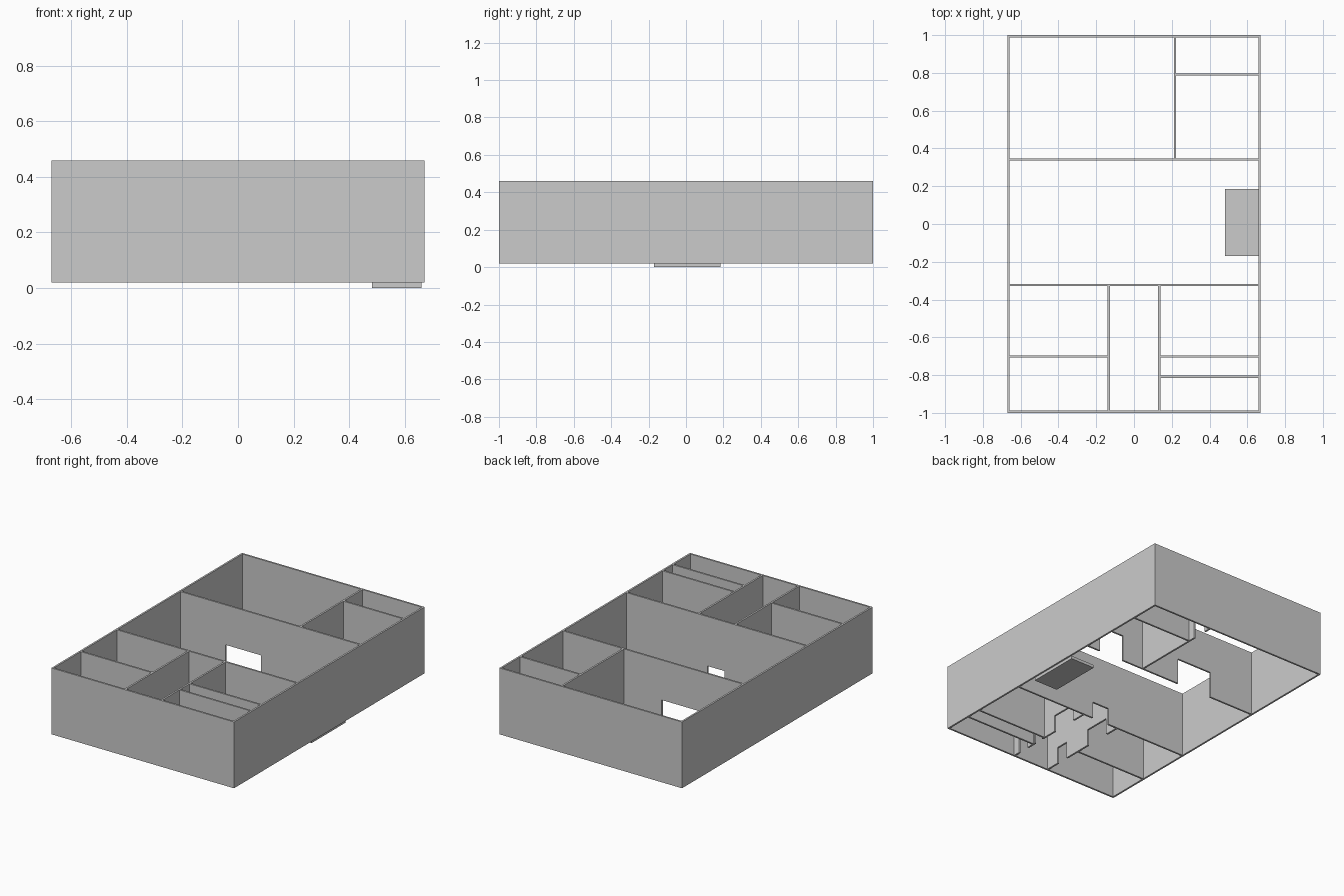
import bpy, bmesh
from mathutils import Vector

if "Cube" in bpy.data.objects:
    bpy.data.objects.remove(bpy.data.objects["Cube"])

Z0, Z1 = 0.02, 0.46      # bottom and top of all walls
T = 0.012                # wall thickness
X, Y = 0.671, 1.0        # outer half sizes


def wall(name, axis, pos, start, end, doors=()):
    """Upright wall running along axis, centred on pos; doors = (from, to, height)."""
    prof = [(start, Z0)]
    for a, b, h in doors:
        prof += [(a, Z0), (a, Z0 + h), (b, Z0 + h), (b, Z0)]
    prof += [(end, Z0), (end, Z1), (start, Z1)]
    bm = bmesh.new()
    lo = pos - T / 2
    verts = [bm.verts.new((s, lo, z) if axis == 'x' else (lo, s, z)) for s, z in prof]
    face = bm.faces.new(verts)
    ext = bmesh.ops.extrude_face_region(bm, geom=[face])
    shift = Vector((0, T, 0)) if axis == 'x' else Vector((T, 0, 0))
    moved = [g for g in ext['geom'] if isinstance(g, bmesh.types.BMVert)]
    bmesh.ops.translate(bm, vec=shift, verts=moved)
    bmesh.ops.recalc_face_normals(bm, faces=bm.faces)
    mesh = bpy.data.meshes.new(name)
    bm.to_mesh(mesh)
    bm.free()
    obj = bpy.data.objects.new(name, mesh)
    bpy.context.collection.objects.link(obj)


def box(name, x0, x1, y0, y1, z0, z1):
    bpy.ops.mesh.primitive_cube_add(
        size=1, location=((x0 + x1) / 2, (y0 + y1) / 2, (z0 + z1) / 2))
    obj = bpy.context.object
    obj.name = name
    obj.scale = (x1 - x0, y1 - y0, z1 - z0)


IX, IY = X - T, Y - T    # inner half sizes
TALL, LOW = 0.175, 0.112 # door heights

# outer shell
wall("front_wall", 'x', -Y + T / 2, -X, X)
wall("back_wall", 'x', Y - T / 2, -X, X)
wall("left_wall", 'y', -X + T / 2, -IY, IY)
wall("right_wall", 'y', X - T / 2, -IY, IY)

# cross walls either side of the main room
NORTH, SOUTH = 0.342, -0.323
wall("north_cross_wall", 'x', NORTH, -IX, IX,
     [(-0.327, -0.065, TALL), (0.38, 0.566, TALL)])
wall("south_cross_wall", 'x', SOUTH, -IX, IX, [(-0.06, 0.065, LOW)])

# back rooms
BACK_X = 0.217
wall("back_divider", 'y', BACK_X, NORTH + T / 2, IY, [(0.845, 0.945, LOW)])
wall("back_closet_wall", 'x', 0.792, BACK_X + T / 2, IX)

# hallway and the front rooms on both sides
HALL = 0.134
wall("hall_left_wall", 'y', -HALL, -IY, SOUTH - T / 2,
     [(-0.89, -0.804, LOW), (-0.6, -0.42, LOW)])
wall("hall_right_wall", 'y', HALL, -IY, SOUTH - T / 2,
     [(-0.94, -0.86, LOW), (-0.79, -0.72, LOW), (-0.6, -0.42, LOW)])
wall("front_left_divider", 'x', -0.702, -IX, -HALL - T / 2)
for i, y in enumerate((-0.702, -0.808)):
    wall(f"front_right_divider_{i + 1}", 'x', y, HALL + T / 2, IX)

# low floor pad by the right wall
box("floor_pad", 0.482, 0.66, -0.17, 0.185, 0, Z0)
